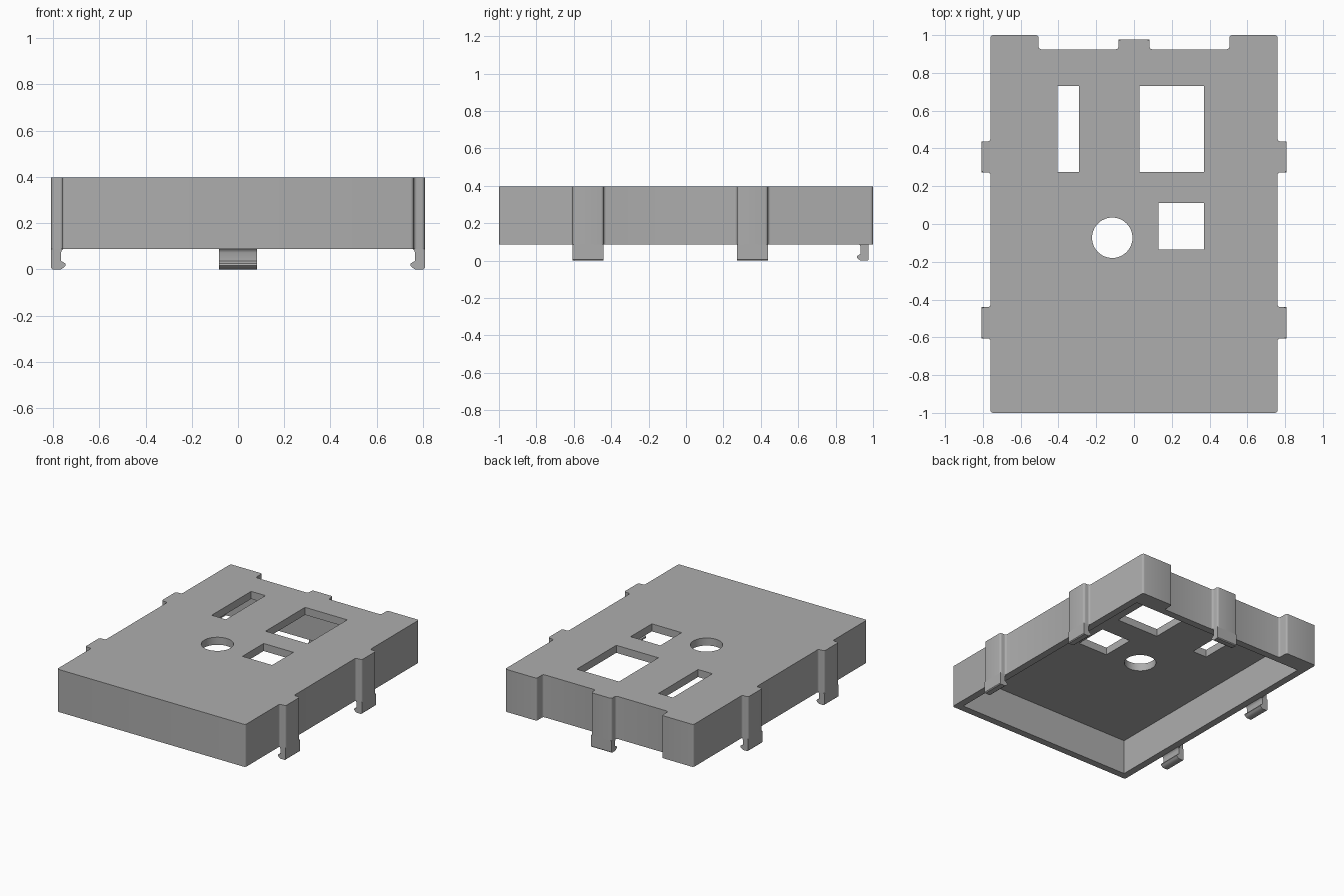
import bpy, bmesh, math
from mathutils import Matrix

cube = bpy.data.objects.get("Cube")
if cube:
    bpy.data.objects.remove(cube, do_unlink=True)

TOP, RIM, WALL = 0.397, 0.087, 0.052
SIDE, RIB = 0.76, 0.808
BACK = 0.925
CLIP_W = 0.165
CLIP_Y = (-0.523, 0.355)

grey = bpy.data.materials.new("plastic grey")
grey.use_nodes = True
colour = (0.42, 0.42, 0.42, 1)
grey.diffuse_color = colour
grey.node_tree.nodes["Principled BSDF"].inputs["Base Color"].default_value = colour


def prism(name, points, z0, z1, radius=0):
    """Extrude a plan outline upward, optionally rounding its corners."""
    bm = bmesh.new()
    face = bm.faces.new([bm.verts.new((x, y, z0)) for x, y in points])
    if radius:
        bmesh.ops.bevel(bm, geom=bm.verts[:], offset=radius, segments=4,
                        profile=0.5, affect='VERTICES')
    out = bmesh.ops.extrude_face_region(bm, geom=bm.faces[:])
    verts = [v for v in out["geom"] if isinstance(v, bmesh.types.BMVert)]
    bmesh.ops.translate(bm, verts=verts, vec=(0, 0, z1 - z0))
    bmesh.ops.recalc_face_normals(bm, faces=bm.faces[:])
    mesh = bpy.data.meshes.new(name)
    bm.to_mesh(mesh)
    bm.free()
    mesh.materials.append(grey)
    obj = bpy.data.objects.new(name, mesh)
    bpy.context.collection.objects.link(obj)
    return obj


def smooth(obj):
    bpy.ops.object.select_all(action='DESELECT')
    obj.select_set(True)
    bpy.context.view_layer.objects.active = obj
    bpy.ops.object.shade_smooth_by_angle(angle=math.radians(35))


def rect(x0, x1, y0, y1):
    return [(x0, y0), (x1, y0), (x1, y1), (x0, y1)]


def cut(obj, cutter):
    bpy.context.view_layer.objects.active = obj
    mod = obj.modifiers.new("cut", 'BOOLEAN')
    mod.solver = 'EXACT'
    mod.object = cutter
    bpy.ops.object.modifier_apply(modifier=mod.name)
    bpy.data.objects.remove(cutter, do_unlink=True)


# Cover: half outline with side ribs, back corner blocks and the back rib
half = [(SIDE, -1)]
for y in CLIP_Y:
    a, b = y - CLIP_W / 2, y + CLIP_W / 2
    half += [(SIDE, a), (RIB, a), (RIB, b), (SIDE, b)]
half += [(SIDE, 1), (0.505, 1), (0.505, BACK),
         (CLIP_W / 2, BACK), (CLIP_W / 2, 0.976)]
outline = half + [(-x, y) for x, y in reversed(half)]
cover = prism("cover", outline, RIM, TOP, 0.014)

# Hollow underside
cut(cover, prism("cavity_cutter",
                 rect(WALL - SIDE, SIDE - WALL, WALL - 1, BACK - WALL),
                 0, TOP - 0.055))

# Openings in the top
for box in [(-0.405, -0.29, 0.275, 0.73), (0.03, 0.37, 0.275, 0.73),
            (0.13, 0.37, -0.135, 0.11)]:
    cut(cover, prism("window_cutter", rect(*box), 0.2, 0.5))
ring = [(-0.115 + 0.107 * math.cos(i * math.tau / 48),
         -0.073 + 0.107 * math.sin(i * math.tau / 48)) for i in range(48)]
cut(cover, prism("round_cutter", ring, 0.2, 0.5))
smooth(cover)

# Snap clips: hooked profile (inward depth, height) extruded along the width
PROFILE = [(0, RIM), (0, 0.006), (0.006, 0), (0.042, 0), (0.054, 0.008),
           (0.063, 0.017), (0.061, 0.025), (0.05, 0.032), (0.042, 0.037),
           (0.042, 0.072), (0.046, 0.082), (0.052, RIM)]


def clip(name, x, y, angle):
    """Place a clip whose outer face passes through (x, y), facing angle."""
    obj = prism(name, PROFILE, -CLIP_W / 2, CLIP_W / 2)
    basis = Matrix(((-1, 0, 0, 0), (0, 0, 1, 0), (0, 1, 0, 0), (0, 0, 0, 1)))
    obj.data.transform(Matrix.Translation((x, y, 0))
                       @ Matrix.Rotation(angle, 4, 'Z') @ basis)
    smooth(obj)


for label, y in zip(("front", "rear"), CLIP_Y):
    clip("left_" + label + "_clip", RIB, y, 0)
    clip("right_" + label + "_clip", -RIB, y, math.pi)
clip("back_clip", 0, 0.976, math.pi / 2)
